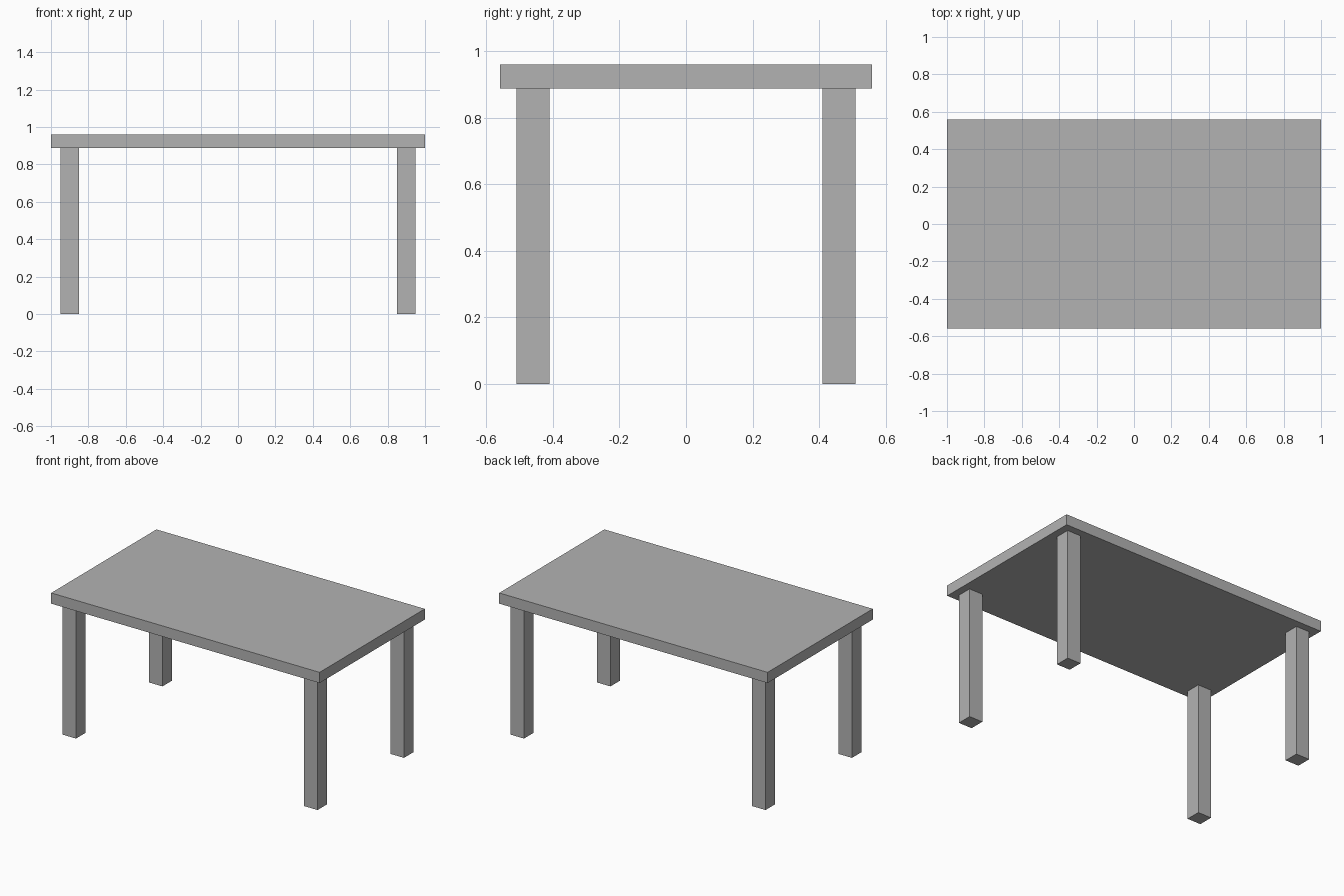
import bpy

cube = bpy.data.objects.get("Cube")
if cube:
    bpy.data.objects.remove(cube, do_unlink=True)

# Overall dimensions
LENGTH, WIDTH, HEIGHT = 2.0, 1.12, 0.96
TOP_THICKNESS = 0.072
LEG_SIZE = 0.1
LEG_INSET = 0.05
LEG_HEIGHT = HEIGHT - TOP_THICKNESS

# Single grey finish
grey = bpy.data.materials.new("plain_grey")
grey.use_nodes = True
colour = (0.45, 0.45, 0.45, 1.0)
grey.diffuse_color = colour
grey.node_tree.nodes["Principled BSDF"].inputs["Base Color"].default_value = colour


def add_box(name, size, centre):
    bpy.ops.mesh.primitive_cube_add(size=1, location=centre)
    box = bpy.context.object
    box.name = name
    box.scale = size
    bpy.ops.object.transform_apply(location=False, rotation=False, scale=True)
    box.data.materials.append(grey)
    return box


# Table top slab
add_box("table_top", (LENGTH, WIDTH, TOP_THICKNESS),
        (0, 0, HEIGHT - TOP_THICKNESS / 2))

# Four square legs set in from the corners
leg_x = LENGTH / 2 - LEG_INSET - LEG_SIZE / 2
leg_y = WIDTH / 2 - LEG_INSET - LEG_SIZE / 2
for end, sy in (("front", -1), ("back", 1)):
    for side, sx in (("right", -1), ("left", 1)):
        add_box(f"{end}_{side}_leg", (LEG_SIZE, LEG_SIZE, LEG_HEIGHT),
                (sx * leg_x, sy * leg_y, LEG_HEIGHT / 2))
